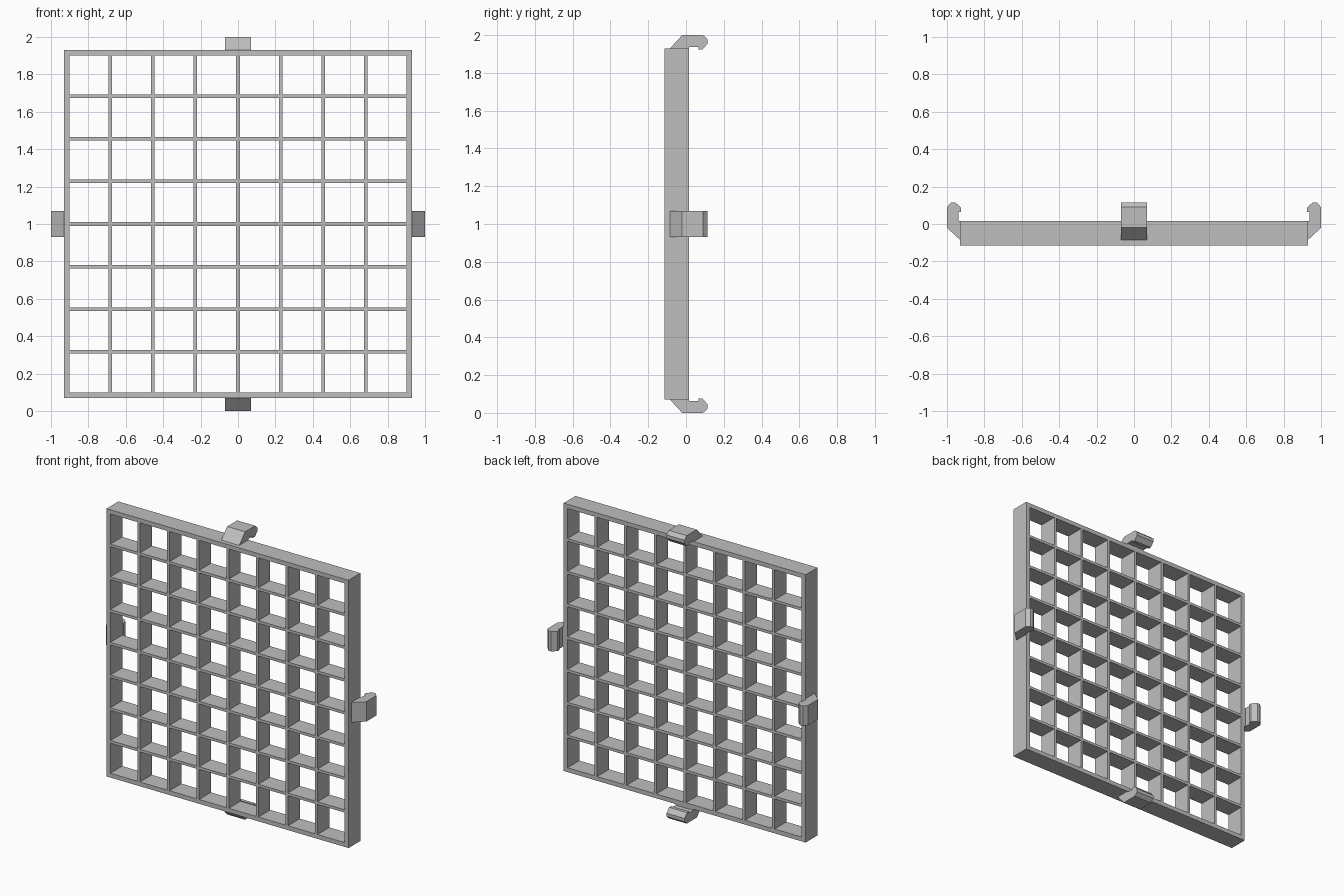
import bpy, bmesh, math
from mathutils import Matrix, Vector

cube = bpy.data.objects.get("Cube")
if cube:
    bpy.data.objects.remove(cube, do_unlink=True)

grey = bpy.data.materials.new("light grey plastic")
grey.use_nodes = True
colour = (0.52, 0.52, 0.52, 1)
grey.diffuse_color = colour
grey.node_tree.nodes["Principled BSDF"].inputs["Base Color"].default_value = colour

HALF, BORDER, BAR, CELLS = 0.93, 0.03, 0.019, 8
FRONT, BACK = -0.115, 0.015
CENTRE = Vector((0, 0, 1))


def make_object(name, bm):
    bmesh.ops.recalc_face_normals(bm, faces=bm.faces)
    mesh = bpy.data.meshes.new(name)
    bm.to_mesh(mesh)
    bm.free()
    mesh.materials.append(grey)
    obj = bpy.data.objects.new(name, mesh)
    bpy.context.collection.objects.link(obj)
    return obj


def extrude_all(bm, direction):
    result = bmesh.ops.extrude_face_region(bm, geom=bm.faces[:], use_keep_orig=True)
    verts = [v for v in result["geom"] if isinstance(v, bmesh.types.BMVert)]
    bmesh.ops.translate(bm, verts=verts, vec=direction)


# Grating: border and crossing bars as one flat lattice, extruded in depth
inner = HALF - BORDER
opening = (2 * inner - (CELLS - 1) * BAR) / CELLS
lines = [-HALF]
for i in range(CELLS):
    start = -inner + i * (opening + BAR)
    lines += [start, start + opening]
lines.append(HALF)

bm = bmesh.new()
points = [[bm.verts.new((x, FRONT, z + CENTRE.z)) for z in lines] for x in lines]
for i in range(len(lines) - 1):
    for j in range(len(lines) - 1):
        if i % 2 and j % 2:
            continue  # open cell
        bm.faces.new((points[i][j], points[i + 1][j],
                      points[i + 1][j + 1], points[i][j + 1]))
extrude_all(bm, (0, BACK - FRONT, 0))
make_object("grating", bm)

# Hooked clips: one (depth, outward) profile turned to each side of the frame
profile = [(-0.085, 0.93), (-0.02, 1.0), (0.09, 1.0), (0.115, 0.978),
           (0.115, 0.955), (0.087, 0.925), (0.065, 0.925), (0.065, 0.937),
           (0.015, 0.937), (0.015, 0.93)]
CLIP_HALF = 0.069
for k, side in enumerate(("top", "left", "bottom", "right")):
    bm = bmesh.new()
    bm.faces.new([bm.verts.new((-CLIP_HALF, y, r)) for y, r in profile])
    extrude_all(bm, (2 * CLIP_HALF, 0, 0))
    turn = Matrix.Translation(CENTRE) @ Matrix.Rotation(k * math.pi / 2, 4, "Y")
    bm.transform(turn)
    make_object(side + "_clip", bm)
